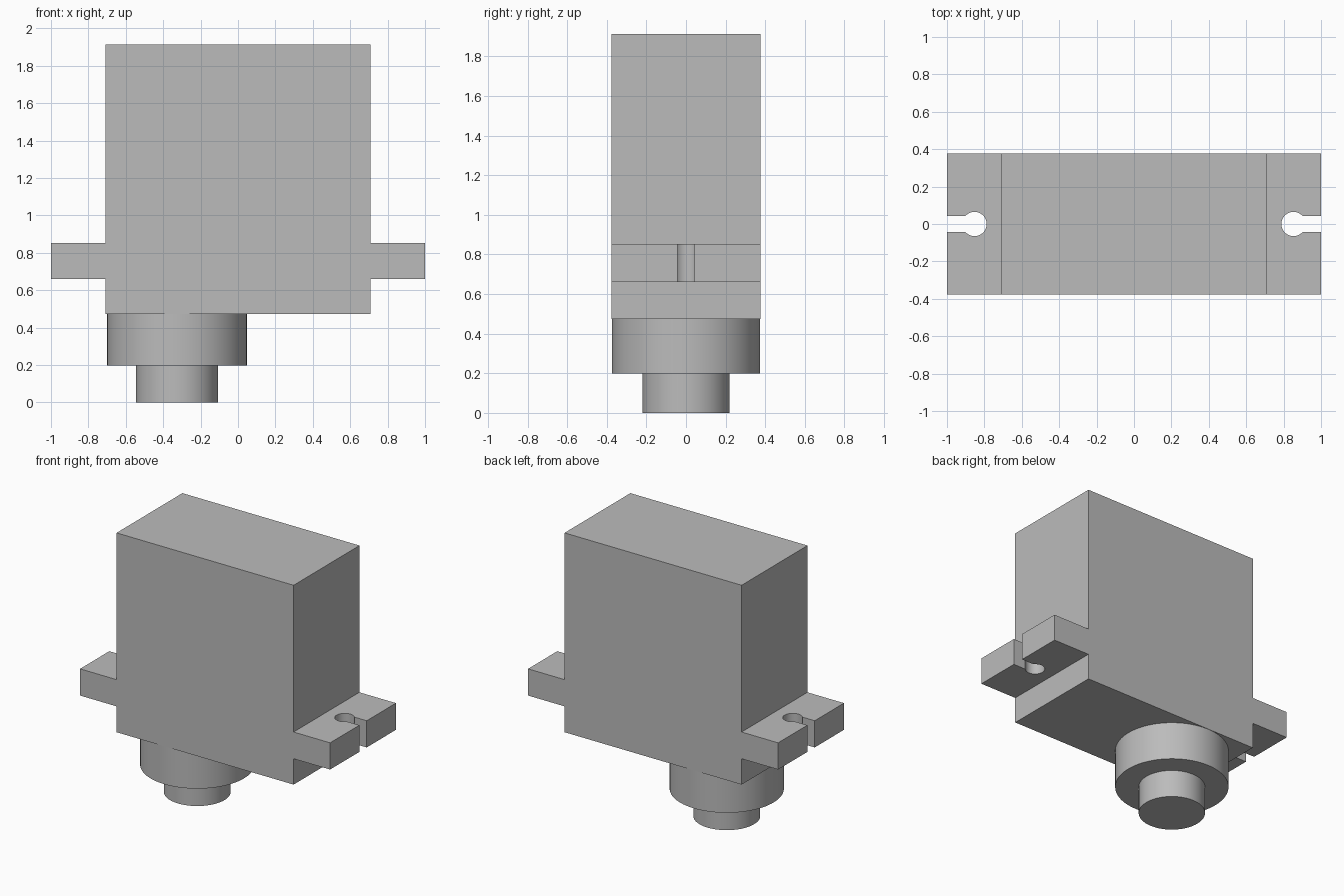
import bpy, bmesh, math
from mathutils import Vector

cube = bpy.data.objects.get("Cube")
if cube:
    bpy.data.objects.remove(cube, do_unlink=True)

grey = bpy.data.materials.new("plain grey")
grey.use_nodes = True
colour = (0.5, 0.5, 0.5, 1)
grey.diffuse_color = colour
grey.node_tree.nodes["Principled BSDF"].inputs["Base Color"].default_value = colour

DEPTH = 0.376              # half depth of the housing
BODY_X, TAB_X = 0.708, 1.0
BASE, TAB_LOW, TAB_HIGH, TOP = 0.473, 0.66, 0.853, 1.914


def extrude(name, outline, direction):
    """Solid made by pushing a flat outline along a direction."""
    bm = bmesh.new()
    face = bm.faces.new([bm.verts.new(p) for p in outline])
    new = bmesh.ops.extrude_face_region(bm, geom=[face])["geom"]
    bmesh.ops.translate(bm, vec=Vector(direction),
                        verts=[v for v in new if isinstance(v, bmesh.types.BMVert)])
    bmesh.ops.recalc_face_normals(bm, faces=bm.faces)
    mesh = bpy.data.meshes.new(name)
    bm.to_mesh(mesh)
    bm.free()
    mesh.materials.append(grey)
    obj = bpy.data.objects.new(name, mesh)
    bpy.context.collection.objects.link(obj)
    return obj


def activate(obj):
    bpy.ops.object.select_all(action='DESELECT')
    obj.select_set(True)
    bpy.context.view_layer.objects.active = obj


def smooth(obj):
    activate(obj)
    bpy.ops.object.shade_smooth_by_angle(angle=math.radians(30))


# Housing with a mounting tab on each side, as one cross-shaped section
half = [(BODY_X, BASE), (BODY_X, TAB_LOW), (TAB_X, TAB_LOW),
        (TAB_X, TAB_HIGH), (BODY_X, TAB_HIGH), (BODY_X, TOP)]
section = half + [(-x, z) for x, z in reversed(half)]
housing = extrude("housing", [(x, -DEPTH, z) for x, z in section], (0, 2 * DEPTH, 0))

# Keyhole screw slots, open at the tab ends
HOLE_X, HOLE_R, SLOT = 0.853, 0.065, 0.042
start = math.asin(SLOT / HOLE_R)
steps = 32
arc = [start + (2 * math.pi - 2 * start) * i / steps for i in range(steps + 1)]
keyhole = [(HOLE_X + HOLE_R * math.cos(a), HOLE_R * math.sin(a)) for a in arc]
keyhole += [(TAB_X + 0.1, -SLOT), (TAB_X + 0.1, SLOT)]
for side in (1, -1):
    cutter = extrude("slot_cutter", [(side * x, y, TAB_LOW - 0.05) for x, y in keyhole],
                     (0, 0, TAB_HIGH - TAB_LOW + 0.1))
    cutter.hide_render = True
    cut = housing.modifiers.new("slot", 'BOOLEAN')
    cut.operation = 'DIFFERENCE'
    cut.solver = 'EXACT'
    cut.object = cutter
    activate(housing)
    bpy.ops.object.modifier_apply(modifier=cut.name)
    bpy.data.objects.remove(cutter, do_unlink=True)
smooth(housing)

# Round boss and output shaft under the housing
for name, radius, low, high in (("boss", 0.374, 0.198, BASE),
                                ("output_shaft", 0.219, 0, 0.198)):
    bpy.ops.mesh.primitive_cylinder_add(vertices=96, radius=radius, depth=high - low,
                                        location=(-0.326, 0, (low + high) / 2))
    part = bpy.context.object
    part.name = name
    part.data.materials.append(grey)
    smooth(part)
